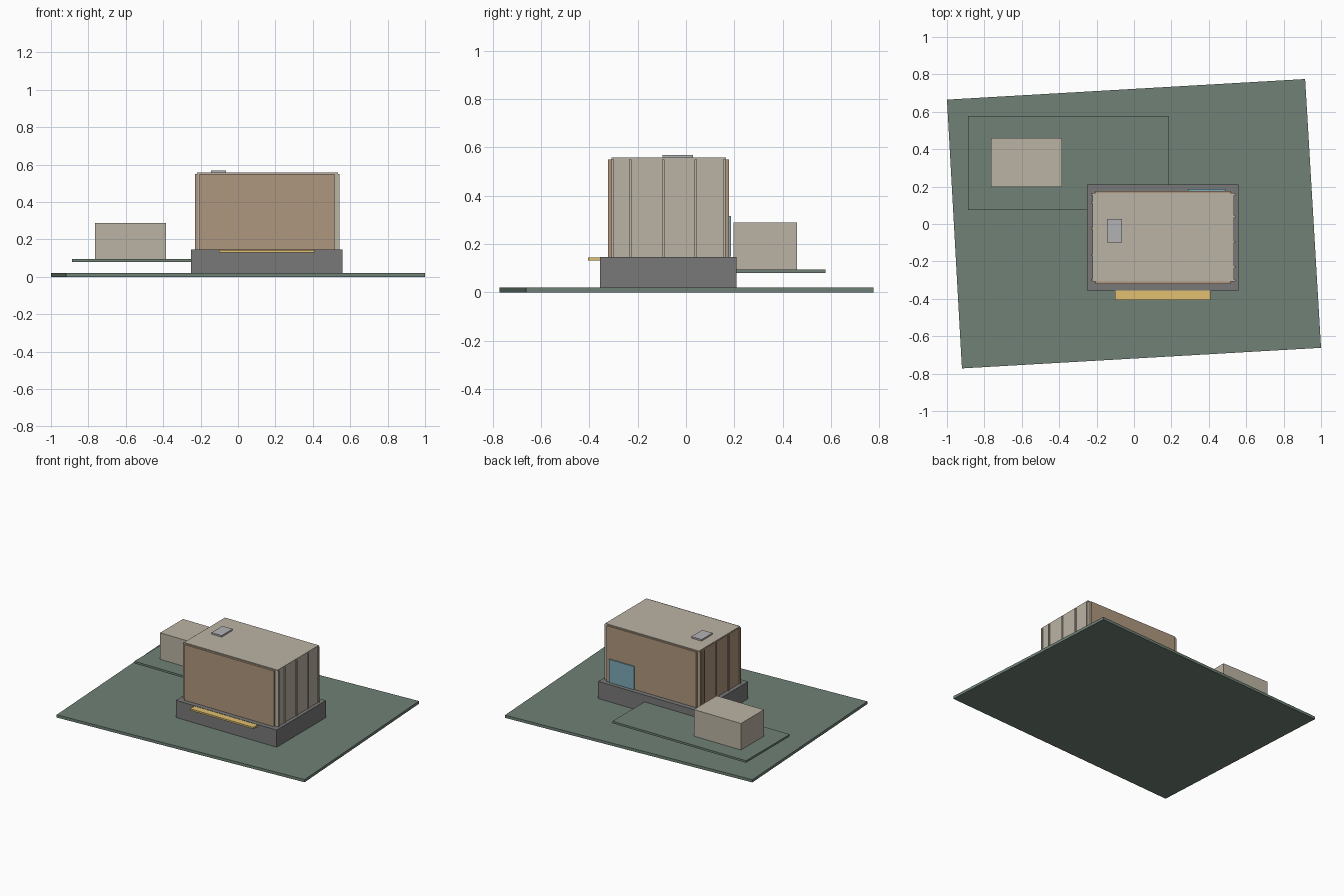
import bpy, bmesh

if "Cube" in bpy.data.objects:
    bpy.data.objects.remove(bpy.data.objects["Cube"])


def material(name, rgb):
    m = bpy.data.materials.new(name)
    m.diffuse_color = (*rgb, 1)
    m.use_nodes = True
    m.node_tree.nodes["Principled BSDF"].inputs["Base Color"].default_value = m.diffuse_color
    return m


GREEN = material("green", (0.16, 0.22, 0.18))
GREY = material("concrete", (0.19, 0.19, 0.19))
BEIGE = material("beige", (0.50, 0.45, 0.37))
BROWN = material("timber", (0.43, 0.31, 0.21))
YELLOW = material("yellow", (0.75, 0.53, 0.16))
BLUE = material("glass", (0.20, 0.40, 0.47))
LIGHT = material("skylight_grey", (0.45, 0.45, 0.47))


def prism(name, outline, z0, z1, mat):
    """Extrude a flat outline from z0 to z1."""
    bm = bmesh.new()
    face = bm.faces.new([bm.verts.new((x, y, z0)) for x, y in outline])
    top = bmesh.ops.extrude_face_region(bm, geom=[face])["geom"]
    for v in top:
        if isinstance(v, bmesh.types.BMVert):
            v.co.z = z1
    bmesh.ops.recalc_face_normals(bm, faces=bm.faces)
    me = bpy.data.meshes.new(name)
    bm.to_mesh(me)
    bm.free()
    me.materials.append(mat)
    ob = bpy.data.objects.new(name, me)
    bpy.context.collection.objects.link(ob)
    return ob


def box(name, x0, x1, y0, y1, z0, z1, mat):
    return prism(name, [(x0, y0), (x1, y0), (x1, y1), (x0, y1)], z0, z1, mat)


# Skewed site and raised terrace
prism("site", [(-1, 0.665), (-0.92, -0.772), (1, -0.662), (0.915, 0.775)], 0, 0.02, GREEN)
box("terrace", -0.888, 0.188, 0.075, 0.578, 0.08, 0.095, GREEN)

# Outbuilding on the terrace
box("outbuilding", -0.765, -0.385, 0.197, 0.46, 0.095, 0.288, BEIGE)

# Plinth and main volume
box("plinth", -0.252, 0.56, -0.355, 0.21, 0.02, 0.145, GREY)
box("main_volume", -0.215, 0.535, -0.308, 0.163, 0.145, 0.55, BEIGE)
box("roof", -0.22, 0.535, -0.308, 0.165, 0.55, 0.557, BEIGE)

# Long timber facades and left end cladding
box("front_cladding", -0.205, 0.515, -0.322, -0.308, 0.145, 0.55, BROWN)
box("back_cladding", -0.205, 0.515, 0.163, 0.177, 0.145, 0.55, BROWN)
box("left_cladding", -0.222, -0.215, -0.308, 0.163, 0.145, 0.55, BROWN)

# Slim vertical fins on both ends
for i, y in enumerate((-0.3, -0.165, -0.025, 0.115, 0.158)):
    box(f"left_fin_{i}", -0.23, -0.222, y - 0.005, y + 0.005, 0.145, 0.55, BROWN)
for i, y in enumerate((-0.303, -0.23, -0.095, 0.04, 0.158)):
    box(f"right_fin_{i}", 0.535, 0.542, y - 0.005, y + 0.005, 0.145, 0.55, BEIGE)

# Garden window, skylight and front ledge
box("back_window", 0.29, 0.49, 0.177, 0.186, 0.147, 0.315, BLUE)
box("skylight", -0.145, -0.063, -0.098, 0.028, 0.557, 0.568, LIGHT)
box("front_ledge", -0.102, 0.408, -0.405, -0.355, 0.131, 0.143, YELLOW)
